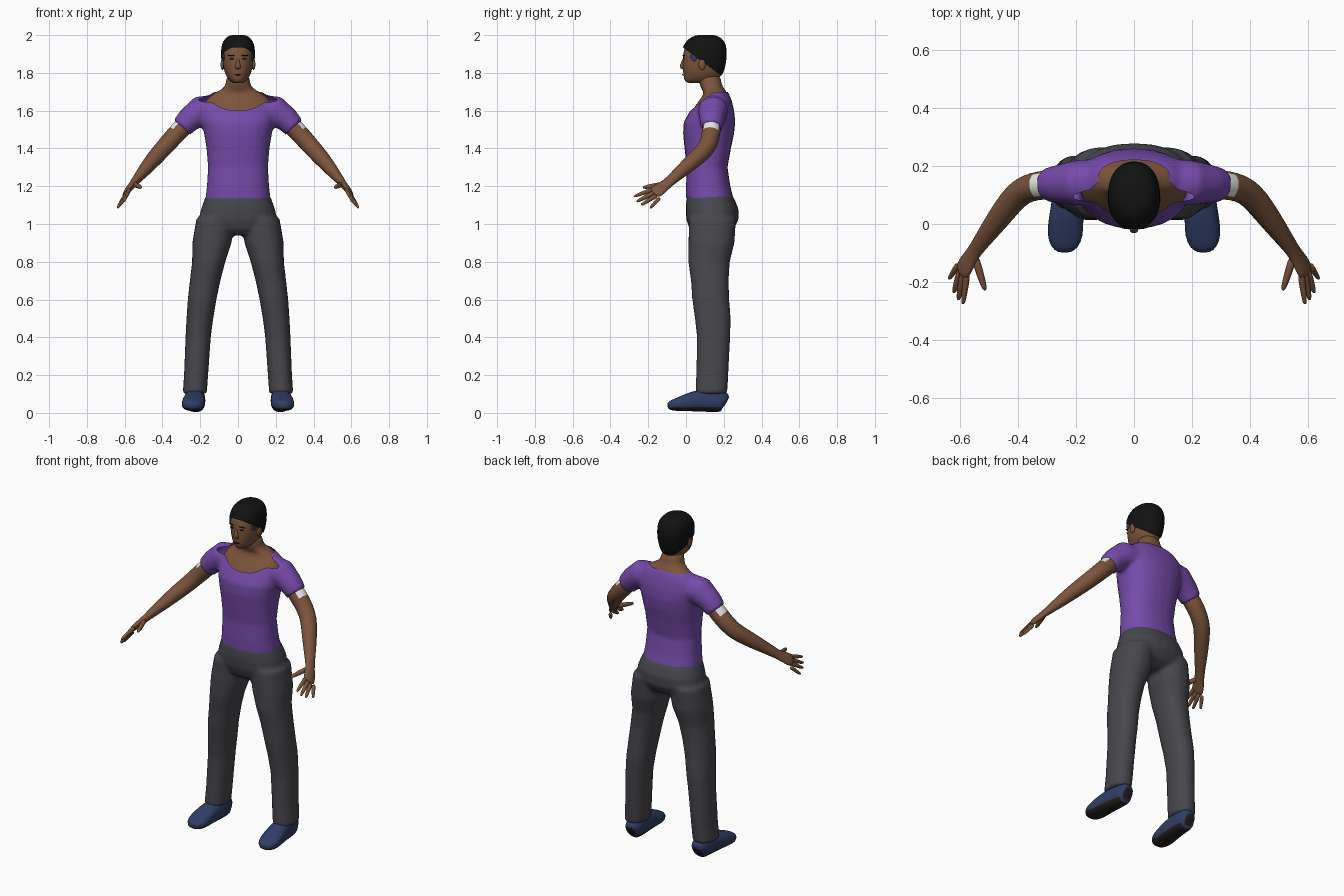
import bpy, bmesh, math
from mathutils import Vector

cube = bpy.data.objects.get("Cube")
if cube:
    bpy.data.objects.remove(cube, do_unlink=True)


def material(name, r, g, b):
    m = bpy.data.materials.new(name)
    m.use_nodes = True
    m.diffuse_color = (r, g, b, 1)
    node = m.node_tree.nodes["Principled BSDF"]
    node.inputs["Base Color"].default_value = (r, g, b, 1)
    node.inputs["Roughness"].default_value = 0.8
    return m


PURPLE = material("purple cotton", 0.18, 0.07, 0.40)
GREY = material("charcoal cloth", 0.062, 0.062, 0.074)
SKIN = material("brown skin", 0.20, 0.09, 0.045)
BLACK = material("black hair", 0.006, 0.006, 0.006)
BLUE = material("navy shoe", 0.03, 0.048, 0.13)
SOLE = material("dark sole", 0.018, 0.016, 0.014)
WHITE = material("white lining", 0.9, 0.9, 0.9)


def loft(bm, rings, wide=None, seg=24, power=2.0):
    """Rings are (centre, half width, half depth); wide=None keeps them level."""
    loops = []
    for i, (c, a, b) in enumerate(rings):
        u, v = Vector((1, 0, 0)), Vector((0, 1, 0))
        if wide:
            t = (rings[min(i + 1, len(rings) - 1)][0] - rings[max(i - 1, 0)][0]).normalized()
            w = Vector(wide)
            u = (w - t * w.dot(t)).normalized()
            v = t.cross(u)
        loop = []
        for k in range(seg):
            ang = math.tau * k / seg
            p, q = math.cos(ang), math.sin(ang)
            p = math.copysign(abs(p) ** (2 / power), p)
            q = math.copysign(abs(q) ** (2 / power), q)
            loop.append(bm.verts.new(c + u * a * p + v * b * q))
        loops.append(loop)
    for lo, hi in zip(loops, loops[1:]):
        for k in range(seg):
            n = (k + 1) % seg
            bm.faces.new((lo[k], lo[n], hi[n], hi[k]))
    bm.faces.new(loops[0][::-1])
    bm.faces.new(loops[-1])


def level(rows):
    """Rows of (z, half width, front y, back y) around the middle."""
    return [(Vector((0, (f + k) / 2, z)), w, (k - f) / 2) for z, w, f, k in rows]


def path(rows, s):
    """Rows of (x, y, z, half width, half depth) on one side."""
    return [(Vector((x * s, y, z)), a, b) for x, y, z, a, b in rows]


def finish(name, bm, mats, subsurf=1):
    bmesh.ops.recalc_face_normals(bm, faces=bm.faces)
    me = bpy.data.meshes.new(name)
    bm.to_mesh(me)
    bm.free()
    for m in mats:
        me.materials.append(m)
    me.shade_smooth()
    ob = bpy.data.objects.new(name, me)
    bpy.context.scene.collection.objects.link(ob)
    if subsurf:
        ob.modifiers.new("round", "SUBSURF").levels = subsurf
        ob.modifiers["round"].render_levels = subsurf
    return ob


def blend(ob, voxel=0.011):
    """Fuse overlapping volumes into one smooth skin."""
    r = ob.modifiers.new("fuse", "REMESH")
    r.mode, r.voxel_size, r.use_smooth_shade = "VOXEL", voxel, True
    s = ob.modifiers.new("relax", "SMOOTH")
    s.factor, s.iterations = 0.5, 5


def trim(bm, point, normal):
    """Remove everything on the side the normal points to."""
    bmesh.ops.bisect_plane(bm, geom=bm.verts[:] + bm.edges[:] + bm.faces[:],
                           plane_co=point, plane_no=normal, clear_outer=True)


def ellipsoid(name, loc, size, mat, turn=0):
    bm = bmesh.new()
    bmesh.ops.create_uvsphere(bm, u_segments=16, v_segments=10, radius=1)
    bmesh.ops.scale(bm, vec=size, verts=bm.verts)
    ob = finish(name, bm, [mat], 0)
    ob.location, ob.rotation_euler.z = loc, turn


# Shirt: body and sleeves fused, then trimmed at hem and neckline
TORSO = [(1.11, .174, 0, .256), (1.14, .172, 0, .25), (1.2, .165, 0, .235),
         (1.3, .159, .004, .22), (1.4, .167, -.008, .238), (1.48, .18, -.016, .255),
         (1.54, .192, -.012, .261), (1.6, .2, .022, .255), (1.65, .186, .058, .243),
         (1.69, .145, .09, .228), (1.712, .09, .105, .21)]
bm = bmesh.new()
loft(bm, level(TORSO), power=2.3)
for s in (1, -1):
    loft(bm, path([(.12, .145, 1.605, .08, .08), (.2, .142, 1.598, .078, .08),
                   (.262, .138, 1.55, .066, .066), (.298, .135, 1.51, .058, .058)], s), (0, 1, 0))
shirt = finish("shirt", bm, [PURPLE], 0)
blend(shirt)
fused = bpy.data.meshes.new_from_object(
    shirt.evaluated_get(bpy.context.evaluated_depsgraph_get()))
shirt.modifiers.clear()
bm = bmesh.new()
bm.from_mesh(fused)
trim(bm, (0, 0, 1.138), (0, 0, -1))
trim(bm, (0, 0, 1.698), (0, 0, 1))
trim(bm, (0, .025, 1.602), (0, -.8, 1))
bm.to_mesh(shirt.data)
bm.free()
shirt.data.shade_smooth()

# Chest and neck under the shirt
bm = bmesh.new()
chest = [(z, w - .009, f + .008, k - .008) for z, w, f, k in TORSO if 1.45 < z < 1.7]
loft(bm, level(chest + [(1.715, .078, .082, .205), (1.74, .064, .07, .185),
                        (1.8, .06, .06, .185)]), power=2.2)
finish("neck_and_chest", bm, [SKIN])

# Trousers: pelvis and legs fused
bm = bmesh.new()
loft(bm, level([(.94, .1, .05, .2), (.97, .18, .02, .25), (1.02, .208, .002, .278),
                (1.08, .196, -.002, .278), (1.13, .178, .002, .258), (1.165, .16, .015, .235)]),
     power=2.3)
for s in (1, -1):
    loft(bm, path([(.12, .14, 1.03, .1, .125), (.138, .135, .9, .104, .122),
                   (.155, .122, .8, .088, .11), (.174, .126, .7, .081, .1),
                   (.19, .131, .6, .076, .098), (.202, .142, .5, .071, .095),
                   (.211, .146, .4, .067, .088), (.222, .139, .2, .064, .085),
                   (.229, .134, .1, .064, .085)], s), power=2.2)
trousers = finish("trousers", bm, [GREY], 0)
blend(trousers)

# Head with a tapered jaw
bm = bmesh.new()
SKULL = [(1.745, .026, .005, .12), (1.757, .042, -.008, .16), (1.78, .063, -.013, .185),
         (1.82, .077, -.018, .2), (1.87, .083, -.019, .207), (1.92, .083, -.014, .207),
         (1.955, .073, .005, .195), (1.98, .052, .035, .17), (1.99, .025, .07, .135)]
loft(bm, level(SKULL), power=2.2)
finish("head", bm, [SKIN])

# Hair cap, cut along a line sloping from brow to nape
bm = bmesh.new()
loft(bm, level([(z + .012, w + .008, f - .006, k + .01) for z, w, f, k in SKULL]), power=2.2)
trim(bm, (0, -.03, 1.945), (0, -.74, -1))
finish("hair", bm, [BLACK])

# Face
bm = bmesh.new()
loft(bm, [(Vector((0, -.008, 1.88)), .007, .008), (Vector((0, -.018, 1.85)), .01, .011),
          (Vector((0, -.023, 1.83)), .017, .013), (Vector((0, -.014, 1.818)), .012, .008)], seg=12)
finish("nose", bm, [SKIN])
ellipsoid("mouth", (0, -.016, 1.79), (.022, .004, .003), BLACK)
for s, side in ((1, "left"), (-1, "right")):
    ellipsoid(side + "_eye", (.034 * s, -.012, 1.874), (.013, .004, .004), BLACK, .2 * s)
    ellipsoid(side + "_brow", (.036 * s, -.012, 1.892), (.019, .004, .003), BLACK, .25 * s)
    ellipsoid(side + "_ear", (.083 * s, .085, 1.845), (.009, .019, .03), SKIN)
    ellipsoid(side + "_temple_patch", (.077 * s, .042, 1.885), (.0045, .018, .024), BLUE, -.2 * s)

    # Arm and palm in one sweep, with lining showing at the sleeve mouth
    bm = bmesh.new()
    loft(bm, path([(.26, .138, 1.545, .046, .046), (.297, .135, 1.508, .05, .05),
                   (.322, .133, 1.482, .05, .05), (.365, .125, 1.435, .048, .048),
                   (.405, .1, 1.39, .047, .046), (.445, .05, 1.345, .044, .043),
                   (.5, -.025, 1.28, .036, .034), (.548, -.09, 1.222, .027, .021),
                   (.566, -.118, 1.2, .033, .018), (.585, -.15, 1.177, .039, .017),
                   (.597, -.175, 1.16, .036, .012)], s), (.035 * s, .045, -.047))
    bmesh.ops.recalc_face_normals(bm, faces=bm.faces)
    for f in bm.faces:
        c = f.calc_center_median()
        if .298 < abs(c.x) < .35 and c.z > 1.49 and f.normal.x * s > .45:
            f.material_index = 1
    finish(side + "_arm", bm, [SKIN, WHITE])

    # Fingers from knuckle to tip
    bm = bmesh.new()
    for base, tip, r in (((.575, -.165, 1.187), (.59, -.277, 1.145), .0105),
                         ((.587, -.16, 1.17), (.606, -.262, 1.118), .011),
                         ((.597, -.152, 1.154), (.622, -.238, 1.1), .0105),
                         ((.605, -.138, 1.14), (.638, -.19, 1.084), .0095),
                         ((.55, -.11, 1.212), (.513, -.229, 1.193), .0125)):
        a, b = Vector(base), Vector(tip)
        rows = []
        for t, k in ((0, 1.25), (.35, 1.15), (.7, 1), (.93, .75), (1, .35)):
            p = a.lerp(b, t)
            rows.append((*p, r * k, r * k))
        loft(bm, path(rows, s), (0, 0, 1), seg=10)
    finish(side + "_fingers", bm, [SKIN])

    # Shoe swept from heel to toe, underside dark
    bm = bmesh.new()
    shoe = [(.222, .212, .05, .03, .04), (.222, .2, .06, .046, .058), (.224, .15, .066, .052, .062),
            (.228, .08, .066, .055, .06), (.234, .02, .058, .06, .05),
            (.238, -.04, .045, .063, .036), (.24, -.08, .039, .048, .028),
            (.24, -.099, .035, .022, .014)]
    loft(bm, path(shoe, s), (1, 0, 0), power=2.5)
    bmesh.ops.recalc_face_normals(bm, faces=bm.faces)
    for f in bm.faces:
        f.material_index = int(f.normal.z < -.5)
    for v in bm.verts:
        v.co.z = max(v.co.z, 0)
    finish(side + "_shoe", bm, [BLUE, SOLE])
